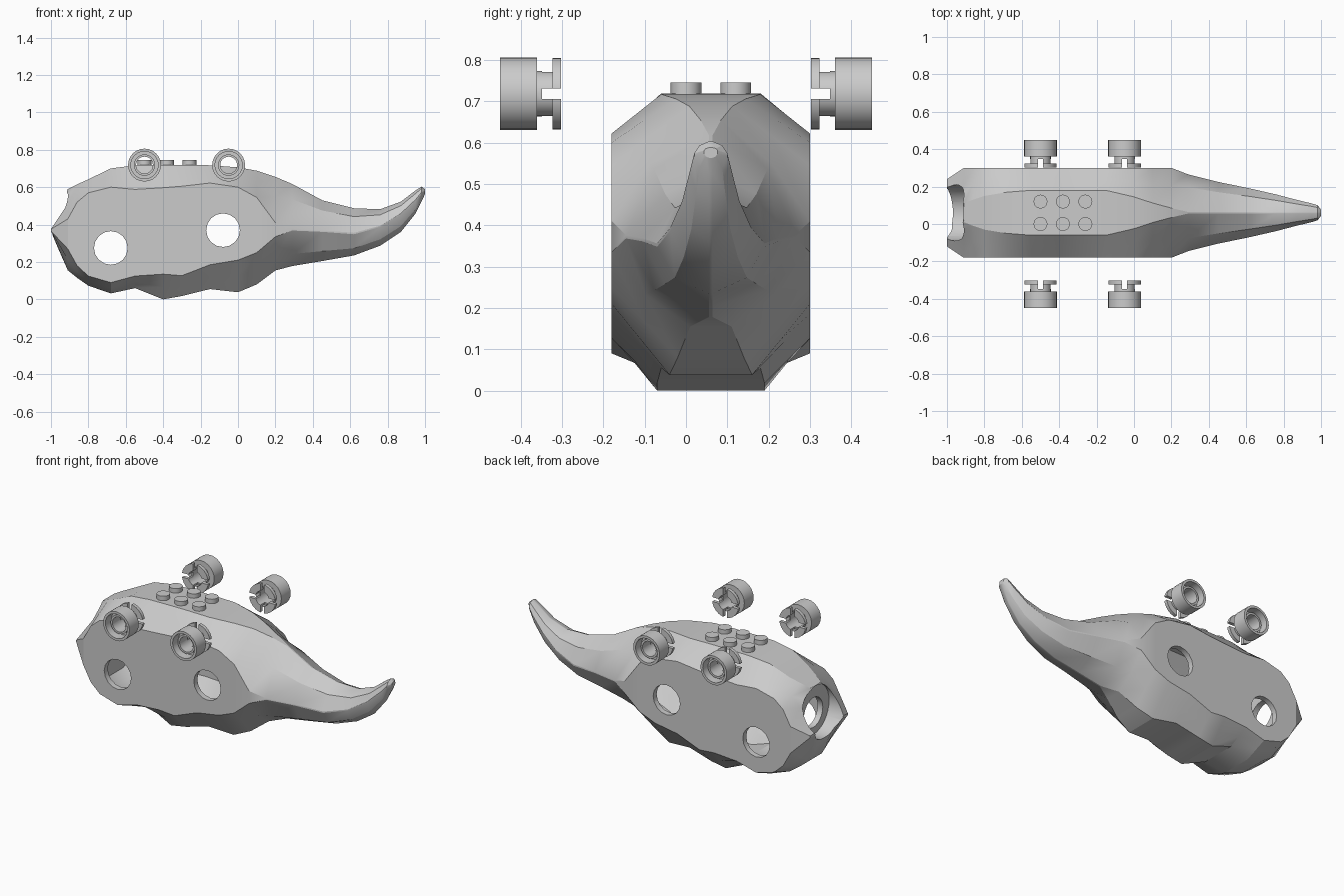
import bpy, bmesh, math
from mathutils import Vector, Matrix

if "Cube" in bpy.data.objects:
    bpy.data.objects.remove(bpy.data.objects["Cube"])

CY = 0.06  # centre line of the body

# body stations: x, top half width, top z, half width, side top z, side bottom z, belly half width, belly z
BODY = [
    (-1.0, .06, .38, .18, .375, .365, .06, .36),
    (-.91, .05, .59, .24, .43, .27, .06, .155),
    (-.86, .07, .615, .24, .52, .18, .08, .115),
    (-.8, .09, .642, .24, .57, .125, .09, .073),
    (-.68, .11, .70, .24, .60, .09, .10, .032),
    (-.55, .12, .717, .24, .588, .125, .11, .06),
    (-.4, .12, .719, .24, .597, .135, .13, 0),
    (-.3, .12, .719, .24, .605, .127, .13, .018),
    (-.15, .12, .717, .24, .622, .185, .12, .055),
    (0, .085, .706, .24, .60, .21, .10, .038),
    (.1, .052, .688, .24, .545, .25, .08, .08),
    (.2, .025, .655, .24, .41, .335, .05, .155),
]
# tail stations: x, top z, half width, side z, bottom z
TAIL = [
    (.29, .617, .205, .372, .178), (.45, .53, .165, .365, .205),
    (.62, .487, .13, .352, .235), (.76, .482, .098, .39, .287),
    (.87, .522, .069, .455, .36), (.95, .583, .05, .53, .46),
    (.982, .603, .04, .57, .525), (1.0, .588, .016, .577, .563),
]
STATIONS = BODY + [(x, .004, t, w, m + .004, m - .004, .004, b) for x, t, w, m, b in TAIL]


def make(name, bm):
    bmesh.ops.recalc_face_normals(bm, faces=bm.faces)
    me = bpy.data.meshes.new(name)
    bm.to_mesh(me)
    bm.free()
    ob = bpy.data.objects.new(name, me)
    bpy.context.collection.objects.link(ob)
    return ob


def section(s):
    x, wt, zt, w, zu, zl, wb, zb = s
    k = .5 + (.16 if x > .25 else .07 if x > .15 else 0)  # rounder along the tail
    half = [(wt, zt), (wt + (w - wt) * k, zu + (zt - zu) * k), (w, zu), (w, zl),
            (wb + (w - wb) * k, zl + (zb - zl) * k), (wb, zb)]
    return [Vector((x, CY + a, z)) for a, z in half] + [Vector((x, CY - a, z)) for a, z in half[::-1]]


def loft(name, stations, shrink=1.0):
    bm = bmesh.new()
    rings = []
    for s in stations:
        pts = section(s)
        c = Vector((s[0], CY, (s[2] + s[7]) / 2))
        rings.append([bm.verts.new(c + (p - c) * shrink) for p in pts])
    for a, b in zip(rings, rings[1:]):
        for i in range(len(a)):
            j = (i + 1) % len(a)
            bm.faces.new((a[i], a[j], b[j], b[i]))
    bm.faces.new(rings[0])
    bm.faces.new(rings[-1])
    return make(name, bm)


def cylinder(name, r, depth, loc, axis='Z', n=20):
    bm = bmesh.new()
    rot = {'X': Matrix.Rotation(math.pi / 2, 4, 'Y'), 'Y': Matrix.Rotation(math.pi / 2, 4, 'X'),
           'Z': Matrix()}[axis]
    bmesh.ops.create_cone(bm, cap_ends=True, segments=n, radius1=r, radius2=r, depth=depth,
                          matrix=Matrix.Translation(loc) @ rot)
    return make(name, bm)


def box(name, size, loc):
    bm = bmesh.new()
    bmesh.ops.create_cube(bm, size=1, matrix=Matrix.Translation(loc) @ Matrix.Diagonal((*size, 1)))
    return make(name, bm)


def activate(ob):
    bpy.ops.object.select_all(action='DESELECT')
    bpy.context.view_layer.objects.active = ob
    ob.select_set(True)


def cut(ob, *cutters):
    activate(ob)
    for c in cutters:
        m = ob.modifiers.new("cut", 'BOOLEAN')
        m.operation, m.solver, m.object = 'DIFFERENCE', 'EXACT', c
        bpy.ops.object.modifier_apply(modifier=m.name)
        bpy.data.objects.remove(c)


def smooth(ob, deg):
    activate(ob)
    bpy.ops.object.shade_smooth_by_angle(angle=math.radians(deg))


# hollow body with tail, leg holes and neck socket
body = loft("body", STATIONS)
cut(body,
    loft("cavity", STATIONS[2:13], .86),
    cylinder("front_leg_hole", .09, .8, (-.68, CY, .275), 'Y', 16),
    cylinder("rear_leg_hole", .09, .8, (-.08, CY, .37), 'Y', 16),
    cylinder("neck_socket", .15, .2, (-.995, CY, .437), 'X', 32),
    cylinder("neck_hole", .09, .3, (-.93, CY, .42), 'X', 24))
smooth(body, 25)

# studs on the back
for i in range(3):
    for y in (0, .12):
        smooth(cylinder("back_stud", .037, .035, (-.5 + .12 * i, y, .7275)), 40)

# leg connector: turned profile of (radius, distance outward)
PIN = [(.045, 0), (.088, 0), (.088, .02), (.055, .02), (.055, .058), (.088, .058), (.088, .147),
       (.073, .147), (.073, .09), (.057, .09), (.057, .12), (.045, .12)]


def connector(x, side, n=24):
    z, y0 = .718, side * .303
    bm = bmesh.new()
    rings = [[bm.verts.new((x + r * math.cos(2 * math.pi * k / n), y0 + side * d,
                            z + r * math.sin(2 * math.pi * k / n))) for k in range(n)] for r, d in PIN]
    for a, b in zip(rings, rings[1:] + rings[:1]):
        for k in range(n):
            j = (k + 1) % n
            bm.faces.new((a[k], a[j], b[j], b[k]))
    ob = make("leg_connector", bm)
    # crossed slots in the inner end
    cut(ob, box("slot_a", (.2, .09, .026), (x, y0, z)), box("slot_b", (.026, .09, .2), (x, y0, z)))
    smooth(ob, 35)


for x in (-.5, -.05):
    for side in (-1, 1):
        connector(x, side)
